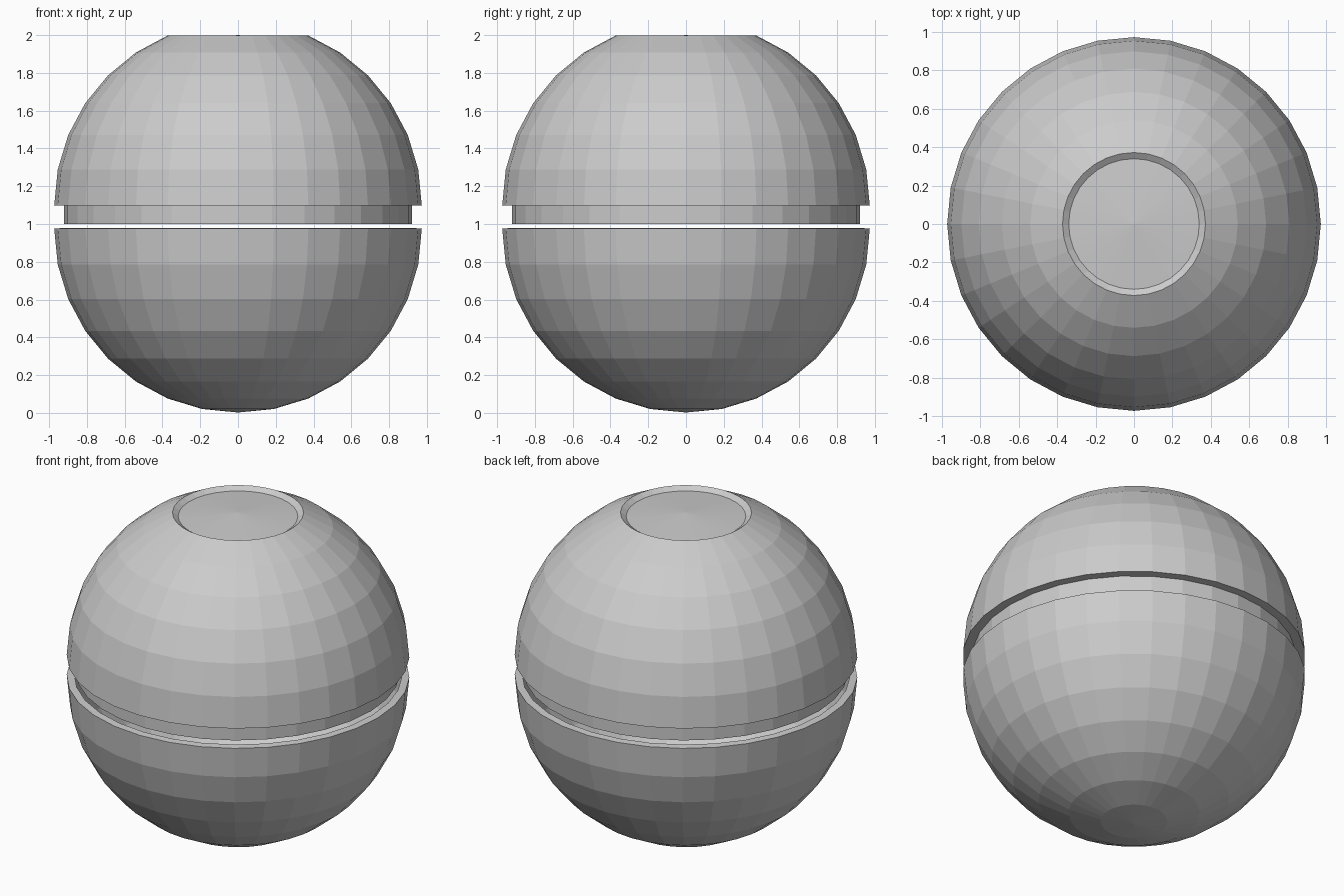
import bpy, bmesh
from math import sin, cos, pi

if "Cube" in bpy.data.objects:
    bpy.data.objects.remove(bpy.data.objects["Cube"])

SEG = 32           # sides around the axis
STEP = pi / 16     # angle between sphere rings
R, R_IN = 0.973, 0.93


def lathe(name, profile, closed=False):
    """Revolve a list of (radius, z) around the z axis."""
    bm = bmesh.new()
    rings = []
    for r, z in profile:
        if r < 1e-5:
            rings.append([bm.verts.new((0, 0, z))] * SEG)
        else:
            rings.append([bm.verts.new((r * cos(2 * pi * i / SEG), r * sin(2 * pi * i / SEG), z))
                          for i in range(SEG)])
    pairs = list(zip(rings, rings[1:]))
    if closed:
        pairs.append((rings[-1], rings[0]))
    for a, b in pairs:
        for i in range(SEG):
            j = (i + 1) % SEG
            corners = list(dict.fromkeys((a[i], a[j], b[j], b[i])))
            if len(corners) > 2:
                bm.faces.new(corners)
    bmesh.ops.recalc_face_normals(bm, faces=bm.faces)
    mesh = bpy.data.meshes.new(name)
    bm.to_mesh(mesh)
    bm.free()
    obj = bpy.data.objects.new(name, mesh)
    bpy.context.collection.objects.link(obj)
    return obj


def arc(radius, centre, first, last, sign):
    """Sphere profile from ring `first` to ring `last`, counted from the pole."""
    d = 1 if last > first else -1
    return [(radius * sin(k * STEP), centre + sign * radius * cos(k * STEP))
            for k in range(first, last + d, d)]


# Lower half: hollow bowl with a flat lip
low = 0.975
lathe("lower_bowl", arc(R, low, 0, 8, -1) + [(R_IN, low + 0.004)] + arc(R_IN, low, 7, 0, -1))

# Upper half: dome with a recessed top button and an inset skirt, hollow inside
up = 1.099
top = [(0, 2.0), (0.34, 1.976)]
skirt = [(0.92, up), (0.92, 1.0), (0.88, 1.0), (0.88, up)]
inner = arc(R_IN, up, 7, 3, 1) + [(0.34, 1.93), (0, 1.955)]
lathe("upper_dome", top + arc(R, up, 2, 8, 1) + skirt + inner)
